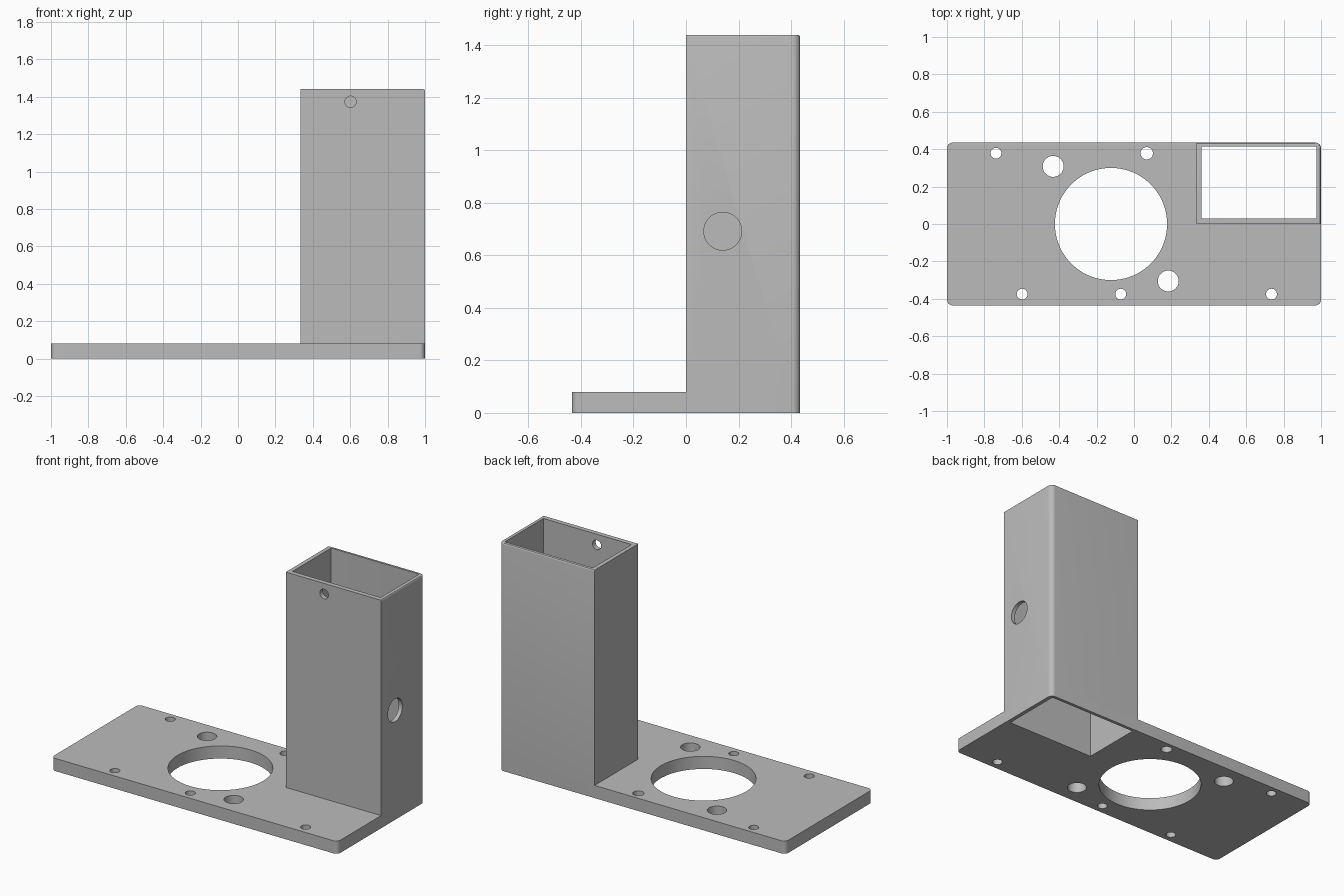
import bpy, bmesh, math

if "Cube" in bpy.data.objects:
    bpy.data.objects.remove(bpy.data.objects["Cube"])

HALF_Y, THICK, TOP = 0.435, 0.08, 1.44
TX0, TY0, R = 0.334, 0.0, 0.03

grey = bpy.data.materials.new("plain grey")
grey.diffuse_color = (0.5, 0.5, 0.5, 1)
grey.use_nodes = True
grey.node_tree.nodes["Principled BSDF"].inputs["Base Color"].default_value = grey.diffuse_color


def outline(x0, y0, x1, y1, radii, seg=8):
    """Rectangle with one radius per corner: front left, front right, back right, back left."""
    pts = []
    corners = [(x0, y0, 1, 1, 180), (x1, y0, -1, 1, 270), (x1, y1, -1, -1, 0), (x0, y1, 1, -1, 90)]
    for (x, y, sx, sy, start), r in zip(corners, radii):
        if r == 0:
            pts.append((x, y))
            continue
        for i in range(seg + 1):
            a = math.radians(start + 90 * i / seg)
            pts.append((x + sx * r + r * math.cos(a), y + sy * r + r * math.sin(a)))
    return pts


def prism(name, pts, z0, z1):
    bm = bmesh.new()
    base = bm.faces.new([bm.verts.new((x, y, z0)) for x, y in pts])
    ext = bmesh.ops.extrude_face_region(bm, geom=[base])
    for v in ext["geom"]:
        if isinstance(v, bmesh.types.BMVert):
            v.co.z = z1
    bmesh.ops.recalc_face_normals(bm, faces=bm.faces[:])
    me = bpy.data.meshes.new(name)
    bm.to_mesh(me)
    bm.free()
    me.materials.append(grey)
    ob = bpy.data.objects.new(name, me)
    bpy.context.collection.objects.link(ob)
    return ob


def drill(loc, r, depth, rot=(0, 0, 0), sides=48):
    bpy.ops.mesh.primitive_cylinder_add(vertices=sides, radius=r, depth=depth, location=loc, rotation=rot)
    ob = bpy.context.object
    ob.name = "hole_cutter"
    ob.data.materials.append(grey)
    return ob


def cut(ob, cutters):
    """Subtract the cutters, bake the result, remove the cutters and smooth round walls."""
    for c in cutters:
        c.hide_render = True
        m = ob.modifiers.new("cut", 'BOOLEAN')
        m.operation, m.solver, m.object = 'DIFFERENCE', 'EXACT', c
    bpy.context.view_layer.update()
    dg = bpy.context.evaluated_depsgraph_get()
    me = bpy.data.meshes.new_from_object(ob.evaluated_get(dg))
    ob.modifiers.clear()
    ob.data = me
    for c in cutters:
        bpy.data.objects.remove(c, do_unlink=True)
    bpy.ops.object.select_all(action='DESELECT')
    ob.select_set(True)
    bpy.context.view_layer.objects.active = ob
    bpy.ops.object.shade_smooth_by_angle(angle=math.radians(30))


def opening():
    return prism("opening_cutter", outline(0.36, 0.03, 0.975, 0.415, (0, 0, 0.008, 0), 4), -0.2, TOP + 0.2)


# Base plate with large bore, two medium holes and five screw holes
plate = prism("base_plate", outline(-1, -HALF_Y, 1, HALF_Y, (R, R, R, R)), 0, THICK)
holes = [(-0.123, 0, 0.30), (-0.432, 0.308, 0.056), (0.183, -0.305, 0.056),
         (-0.738, 0.378, 0.029), (0.068, 0.378, 0.033),
         (-0.598, -0.375, 0.029), (-0.071, -0.375, 0.029), (0.735, -0.375, 0.029)]
cut(plate, [opening()] + [drill((x, y, THICK / 2), r, 0.4, sides=96 if r > 0.1 else 40) for x, y, r in holes])

# Hollow rectangular tower, rounded at its outer back corner
tower = prism("tower", outline(TX0, TY0, 1, HALF_Y, (0, 0, R, 0)), THICK, TOP)

# Small rounding along the right and back top edges
bm = bmesh.new()
bm.from_mesh(tower.data)
rim = []
for e in bm.edges:
    a, b = (v.co for v in e.verts)
    on_front = max(a.y, b.y) < TY0 + 1e-4
    on_left = max(a.x, b.x) < TX0 + 1e-4
    if min(a.z, b.z) > TOP - 1e-4 and not on_front and not on_left:
        rim.append(e)
bmesh.ops.bevel(bm, geom=rim, offset=0.009, segments=3, profile=0.5, affect='EDGES')
bm.to_mesh(tower.data)
bm.free()

# Side hole and front pin hole, each through one wall only
cut(tower, [opening(),
            drill((1.0, 0.14, 0.692), 0.072, 0.2, (0, math.pi / 2, 0)),
            drill((0.602, 0.0, 1.373), 0.03, 0.2, (math.pi / 2, 0, 0), 32)])
